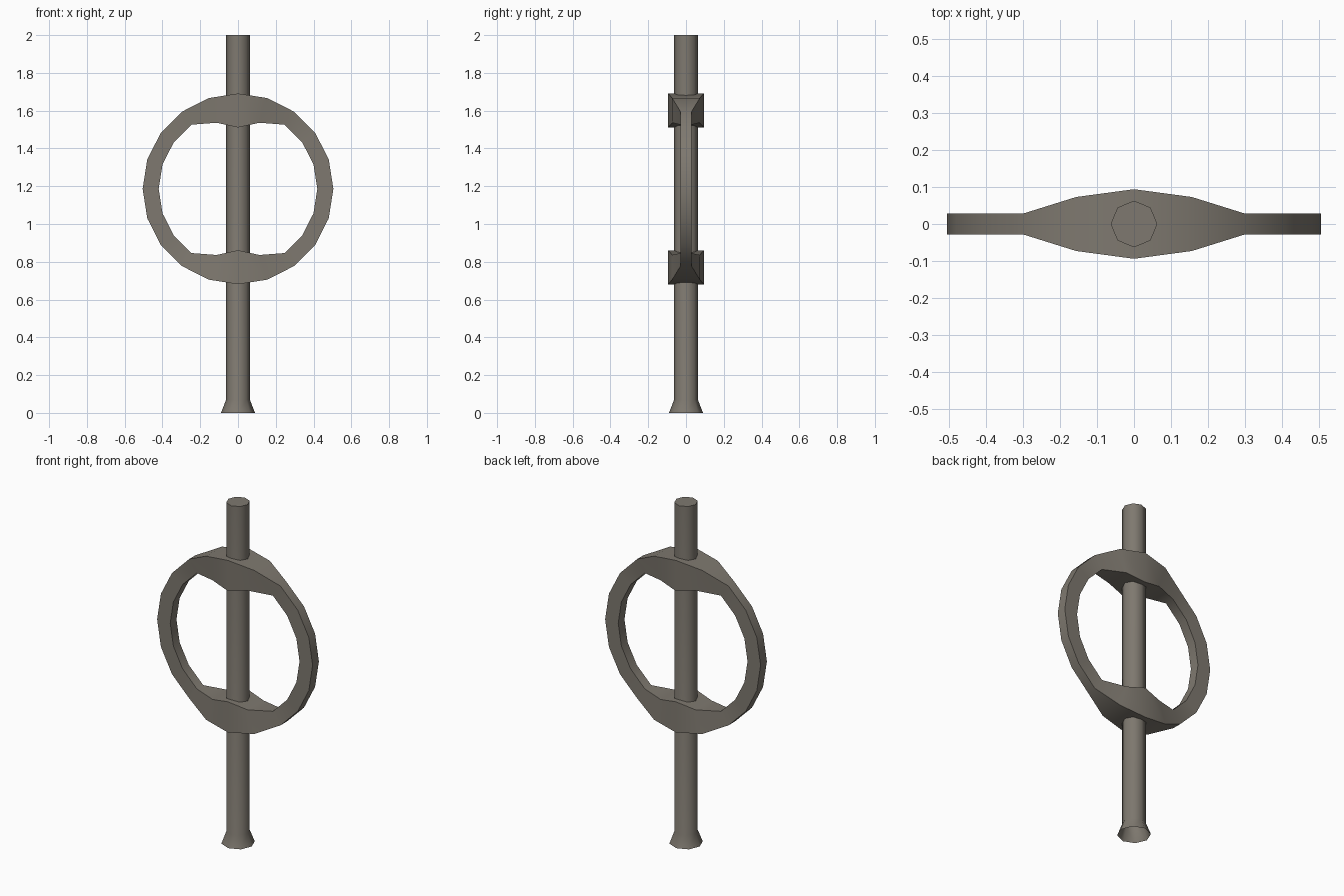
import bpy, bmesh, math
from math import sin, cos, pi

if "Cube" in bpy.data.objects:
    bpy.data.objects.remove(bpy.data.objects["Cube"])

mat = bpy.data.materials.new("weathered grey metal")
mat.diffuse_color = (0.21, 0.19, 0.16, 1)
mat.use_nodes = True
mat.node_tree.nodes["Principled BSDF"].inputs["Base Color"].default_value = mat.diffuse_color


def finish(name, bm, angle):
    bmesh.ops.recalc_face_normals(bm, faces=bm.faces)
    me = bpy.data.meshes.new(name)
    bm.to_mesh(me)
    bm.free()
    me.materials.append(mat)
    ob = bpy.data.objects.new(name, me)
    bpy.context.collection.objects.link(ob)
    bpy.ops.object.select_all(action='DESELECT')
    ob.select_set(True)
    bpy.context.view_layer.objects.active = ob
    bpy.ops.object.shade_smooth_by_angle(angle=math.radians(angle))


def bridge(bm, a, b):
    n = len(a)
    for i in range(n):
        j = (i + 1) % n
        bm.faces.new((a[i], a[j], b[j], b[i]))


# Eight-sided pole with a flared foot, capped on top and open underneath
bm = bmesh.new()
loops = [[bm.verts.new((r * cos(k * pi / 4), r * sin(k * pi / 4), z)) for k in range(8)]
         for r, z in ((0.09, 0), (0.063, 0.07), (0.063, 2.0))]
for a, b in zip(loops, loops[1:]):
    bridge(bm, a, b)
bm.faces.new(loops[-1])
finish("pole", bm, 50)

# Twenty-sided ring, thicker in both directions where the pole passes through
bm = bmesh.new()
swell = {0: (0.325, 0.094), 1: (0.368, 0.073)}  # steps from pole: inner radius, half depth
sections = []
for k in range(20):
    a = k * pi / 10
    steps = min(abs(k - 5), abs(k - 15))
    inner, d = swell.get(steps, (0.42, 0.029))
    sections.append([bm.verts.new((r * cos(a), y, 1.186 + r * sin(a)))
                     for r, y in ((0.505, -d), (0.505, d), (inner, d), (inner, -d))])
for k in range(20):
    bridge(bm, sections[k], sections[(k + 1) % 20])
finish("ring", bm, 44)
